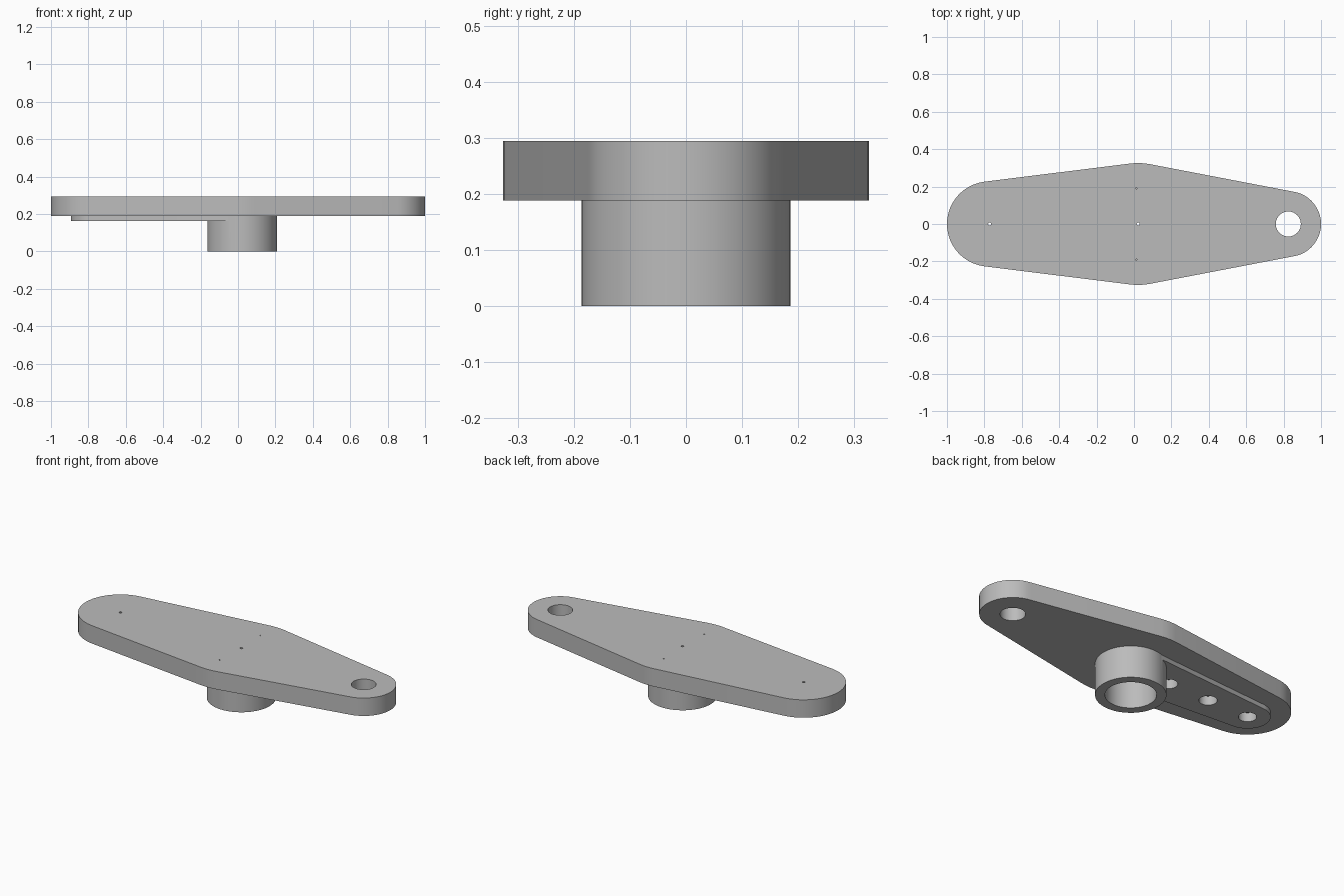
import bpy, bmesh, math

cube = bpy.data.objects.get("Cube")
if cube:
    bpy.data.objects.remove(cube, do_unlink=True)

grey = bpy.data.materials.new("plain grey")
grey.use_nodes = True
colour = (0.5, 0.5, 0.5, 1)
grey.diffuse_color = colour
grey.node_tree.nodes["Principled BSDF"].inputs["Base Color"].default_value = colour

PIVOT, TIP, EYE = 0.022, -0.772, 0.825
UNDER, TOP, PAD = 0.188, 0.294, 0.162


def ring(x, y, r, n):
    return [(x + r * math.cos(2 * math.pi * i / n),
             y + r * math.sin(2 * math.pi * i / n)) for i in range(n)]


def hull(points):
    """Outline wrapped around a set of points, counter-clockwise."""
    def half(pts):
        out = []
        for p in pts:
            while len(out) > 1 and ((out[-1][0] - out[-2][0]) * (p[1] - out[-2][1])
                                    - (out[-1][1] - out[-2][1]) * (p[0] - out[-2][0])) <= 1e-7:
                out.pop()
            out.append(p)
        return out[:-1]
    pts = sorted(set(points))
    return half(pts) + half(pts[::-1])


def prism(name, outline, z0, z1):
    bm = bmesh.new()
    face = bm.faces.new([bm.verts.new((x, y, z0)) for x, y in outline])
    ext = bmesh.ops.extrude_face_region(bm, geom=[face])
    bmesh.ops.translate(bm, vec=(0, 0, z1 - z0),
                        verts=[v for v in ext["geom"] if isinstance(v, bmesh.types.BMVert)])
    bmesh.ops.recalc_face_normals(bm, faces=bm.faces)
    mesh = bpy.data.meshes.new(name)
    bm.to_mesh(mesh)
    bm.free()
    mesh.materials.append(grey)
    obj = bpy.data.objects.new(name, mesh)
    bpy.context.collection.objects.link(obj)
    return obj


def combine(target, tool, operation):
    bpy.context.view_layer.objects.active = target
    mod = target.modifiers.new("combine", "BOOLEAN")
    mod.operation, mod.object, mod.solver = operation, tool, "EXACT"
    bpy.ops.object.modifier_apply(modifier=mod.name)
    bpy.data.objects.remove(tool, do_unlink=True)


# Tapered arm plate wrapped around three discs
arm = prism("lever_arm", hull(ring(TIP, 0, 0.228, 48) + ring(PIVOT, 0, 0.326, 64)
                              + ring(EYE, 0, 0.175, 48)), UNDER, TOP)

# Raised pad and round boss on the underside
combine(arm, prism("pad", hull(ring(TIP, 0, 0.121, 48) + ring(PIVOT, 0, 0.178, 64)),
                   PAD, UNDER + 0.01), "UNION")
combine(arm, prism("boss", ring(PIVOT, 0, 0.186, 64), 0, UNDER + 0.015), "UNION")

# Boss bore, eye hole, three blind holes and small pin holes: x, y, radius, z range
holes = [(PIVOT, 0, 0.135, -0.1, UNDER + 0.004), (EYE, 0, 0.067, 0.1, 0.4),
         (PIVOT, 0, 0.008, 0.1, 0.4), (TIP, 0, 0.008, 0.1, 0.4)]
holes += [(TIP + i * 0.268, 0, 0.048, 0.1, 0.215) for i in range(3)]
holes += [(0.013, s * 0.19, 0.004, TOP - 0.02, 0.4) for s in (-1, 1)]
for x, y, r, z0, z1 in holes:
    combine(arm, prism("cutter", ring(x, y, r, 40 if r > 0.03 else 12), z0, z1), "DIFFERENCE")

# Smooth round walls, crisp edges
bpy.ops.object.select_all(action="DESELECT")
arm.select_set(True)
bpy.context.view_layer.objects.active = arm
bpy.ops.object.shade_smooth_by_angle(angle=math.radians(30))
